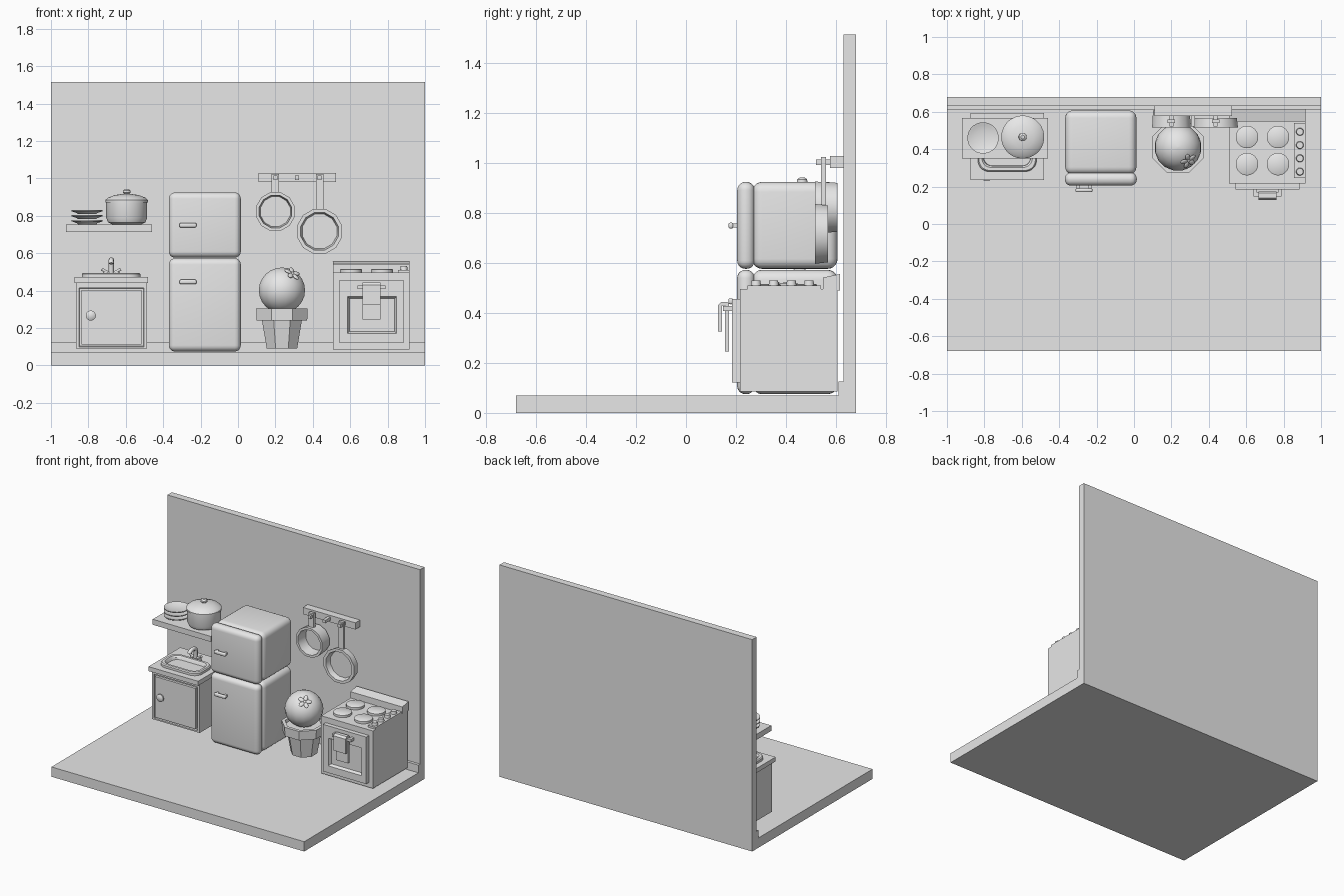
import bpy
import bmesh
from math import pi, cos, sin, radians
from mathutils import Matrix, Vector

default_cube = bpy.data.objects.get("Cube")
if default_cube:
    bpy.data.objects.remove(default_cube, do_unlink=True)

grey = bpy.data.materials.new("plain_grey")
grey.use_nodes = True
grey.diffuse_color = (.8, .8, .8, 1)
grey.node_tree.nodes["Principled BSDF"].inputs["Base Color"].default_value = grey.diffuse_color


def link(name, data):
    obj = bpy.data.objects.new(name, data)
    bpy.context.scene.collection.objects.link(obj)
    data.materials.append(grey)
    return obj


def finish(name, bm, smooth=True):
    bmesh.ops.recalc_face_normals(bm, faces=bm.faces)
    mesh = bpy.data.meshes.new(name)
    bm.to_mesh(mesh)
    bm.free()
    if smooth:
        mesh.shade_smooth()
        mesh.set_sharp_from_angle(angle=radians(35))
    return link(name, mesh)


def box(name, xs, ys, zs, bevel=0, segments=4):
    """Box between pairs of limits, with optional rounded edges."""
    bm = bmesh.new()
    bmesh.ops.create_cube(bm, size=1)
    for vert in bm.verts:
        vert.co = [span[0] if c < 0 else span[1] for c, span in zip(vert.co, (xs, ys, zs))]
    if bevel:
        bmesh.ops.bevel(bm, geom=bm.edges[:], offset=bevel, segments=segments,
                        profile=.5, affect='EDGES')
    return finish(name, bm, bevel > 0)


def recess(obj, direction, spans, depth, taper=0):
    """Sink a rectangular pocket into the face that looks along direction."""
    direction = Vector(direction)
    bm = bmesh.new()
    bm.from_mesh(obj.data)
    face = max(bm.faces, key=lambda f: f.normal.dot(direction))
    middle = face.calc_center_median()
    bmesh.ops.inset_region(bm, faces=[face], thickness=.01)

    def fit(target, shrink):
        for vert in target.verts:
            for axis, (low, high) in spans.items():
                left = vert.co[axis] < middle[axis]
                vert.co[axis] = low + shrink if left else high - shrink

    fit(face, 0)
    middle = face.calc_center_median()
    floor = bmesh.ops.extrude_discrete_faces(bm, faces=[face])["faces"][0]
    bmesh.ops.translate(bm, verts=floor.verts, vec=-direction * depth)
    fit(floor, taper)
    bm.to_mesh(obj.data)
    bm.free()


def loft(name, rings, smooth=True, matrix=None):
    """Skin a list of equal-length rings and close both ends."""
    bm = bmesh.new()
    loops = [[bm.verts.new(p) for p in ring] for ring in rings]
    for lower, upper in zip(loops, loops[1:]):
        for i in range(len(lower)):
            j = (i + 1) % len(lower)
            bm.faces.new((lower[i], lower[j], upper[j], upper[i]))
    bm.faces.new(loops[0])
    bm.faces.new(loops[-1])
    if matrix:
        bm.transform(matrix)
    return finish(name, bm, smooth)


def lathe(name, profile, place, sides=24, forward=False, smooth=True):
    """Turn (radius, height) points about z, or about the front axis."""
    turns = [2 * pi * (i + .5) / sides for i in range(sides)]
    rings = [[(r * cos(t), r * sin(t), h) for t in turns] for r, h in profile]
    matrix = Matrix.Translation(place)
    if forward:
        matrix = matrix @ Matrix.Rotation(pi / 2, 4, 'X')
    return loft(name, rings, smooth, matrix)


def prism(name, xs, outline):
    return loft(name, [[(x, y, z) for y, z in outline] for x in xs], False)


def rounded_rect(centre, half, radius, height):
    points = []
    for quarter, (sx, sy) in enumerate(((1, 1), (-1, 1), (-1, -1), (1, -1))):
        for step in range(6):
            t = (quarter + step / 5) * pi / 2
            points.append((centre[0] + sx * (half[0] - radius) + radius * cos(t),
                           centre[1] + sy * (half[1] - radius) + radius * sin(t), height))
    return points


def tube(name, points, radius):
    curve = bpy.data.curves.new(name, 'CURVE')
    curve.dimensions = '3D'
    curve.bevel_depth = radius
    curve.bevel_resolution = 3
    curve.use_fill_caps = True
    spline = curve.splines.new('POLY')
    spline.points.add(len(points) - 1)
    for point, co in zip(spline.points, points):
        point.co = (*co, 1)
    return link(name, curve)


# Room shell
box("floor", (-1, 1), (-.68, .68), (0, .07))
box("back_wall", (-1, 1), (.63, .68), (.07, 1.515))
box("skirting_board", (-1, 1), (.61, .63), (.07, .125))

# Sink cabinet, counter and door
cabinet = box("sink_cabinet", (-.865, -.487), (.262, .594), (.09, .44))
recess(cabinet, (0, 0, 1), {0: (-.82, -.54), 1: (.3, .46)}, .12)
recess(cabinet, (0, -1, 0), {0: (-.85, -.503), 2: (.1, .415)}, .012, .003)
box("cabinet_door", (-.836, -.517), (.256, .28), (.112, .403))
counter = box("counter_top", (-.873, -.48), (.235, .594), (.44, .472))
recess(counter, (0, 0, 1), {0: (-.82, -.54), 1: (.3, .46)}, .03)
recess(counter, (0, 0, -1), {0: (-.82, -.54), 1: (.3, .46)}, .001)
bm = bmesh.new()
bm.from_mesh(counter.data)
inner = [f for f in bm.faces if abs(f.normal.z) > .9 and abs(f.calc_center_median().x + .68) < .01
         and f.calc_area() < .05 and abs(f.calc_center_median().y - .38) < .01]
bmesh.ops.delete(bm, geom=inner, context='FACES')
bm.to_mesh(counter.data)
bm.free()
lathe("cabinet_knob", [(.012, 0), (.012, .01), (.027, .014), (.027, .022), (.015, .03)],
      (-.787, .262, .267), 16, True)

# Basin and tap
basin = [(0, .47), (0, .488), (.006, .495), (.022, .495), (.03, .485), (.04, .4), (.06, .375)]
loft("sink_basin", [rounded_rect((-.678, .377), (.157 - s, .097 - s), .06 - s * .5, z)
                    for s, z in basin])
arch = [(-.678, .49 - .035 * (1 - cos(t)), .545 + .02 * sin(t))
        for t in (pi * i / 8 for i in range(9))]
tube("tap_spout", [(-.678, .49, .47)] + arch, .014)
for side, label in ((1, "left"), (-1, "right")):
    tube(label + "_tap_handle", [(-.678, .49, .485), (-.678 + side * .05, .485, .515)], .008)
    lathe(label + "_tap_base", [(.014, 0), (.014, .03)], (-.678 + side * .03, .49, .47), 12)

# Shelf with plates and cooking pot
box("shelf", (-.92, -.46), (.35, .567), (.715, .754))
for i in range(3):
    lathe("plate_%d" % i, [(.05, 0), (.055, .006), (.084, .016), (.084, .022), (.07, .018),
                           (.045, .01)], (-.807, .46, .755 + .027 * i))
lathe("pot_body", [(.08, 0), (.1, .01), (.11, .035), (.11, .12), (.1, .12)], (-.595, .465, .755), 32)
lathe("pot_lid", [(.115, 0), (.115, .012), (.1, .026), (.06, .04), (.014, .046)],
      (-.595, .465, .872), 32)
lathe("lid_knob", [(.01, 0), (.012, .004), (.022, .013), (.021, .023), (.01, .031)],
      (-.595, .465, .912), 12)

# Refrigerator: two rounded compartments with doors and handles
for label, low, high, grip in (("lower", .075, .573, .447), ("upper", .577, .925, .75)):
    box(label + "_fridge_body", (-.368, .013), (.265, .607), (low, high), .04, 5)
    box(label + "_fridge_door", (-.37, .015), (.205, .275), (low, high), .033, 5)
    box(label + "_fridge_handle", (-.313, -.222), (.17, .19), (grip - .012, grip + .012), .008, 3)
    for x in (-.3, -.235):
        box(label + "_handle_post", (x - .008, x + .008), (.18, .215), (grip - .008, grip + .008))

# Wall rack with hanging pans
box("pan_rack", (.11, .525), (.577, .63), (.98, 1.028))
for x in (.2, .316, .436):
    box("rack_peg", (x - .011, x + .011), (.52, .58), (.993, 1.015))
for label, x, z, radius, back in (("small", .2, .823, .107, .607), ("large", .436, .717, .124, .568)):
    depth = back - .517
    lathe(label + "_pan", [(radius * .95, 0), (radius, depth), (radius * .84, depth),
                           (radius * .77, .012)], (x, back, z), 12, True)
    box(label + "_pan_handle", (x - .02, x + .02), (.54, .56), (z + radius * .9, 1.025))

# Round cactus in an octagonal pot
lathe("planter", [(.088, 0), (.117, .16)], (.235, .41, .09), 8, smooth=False)
lathe("planter_rim", [(.146, 0), (.149, .065), (.125, .065), (.12, .045)],
      (.235, .41, .24), 8, smooth=False)
ball = [(max(.001, .126 * sin(t)), -.122 * cos(t)) for t in (pi * i / 12 for i in range(13))]
lathe("cactus", ball, (.235, .41, .402), 16)
outward = Vector((.055, -.07, .088)).normalized()
seat = Matrix.Translation(Vector((.235, .41, .402)) + outward * .125) @ \
    outward.to_track_quat('Z', 'Y').to_matrix().to_4x4()
bm = bmesh.new()
for i in range(5):
    petal = Matrix.Rotation(2 * pi * i / 5, 4, 'Z') @ Matrix.Translation((.026, 0, .003))
    bmesh.ops.create_icosphere(bm, subdivisions=2, radius=1,
                               matrix=seat @ petal @ Matrix.Diagonal((.022, .014, .006, 1)))
bmesh.ops.create_icosphere(bm, subdivisions=2, radius=.011, matrix=seat)
finish("cactus_flower", bm)

# Stove body, oven door and window
box("stove_body", (.507, .917), (.216, .607), (.086, .497))
prism("stove_backsplash", (.507, .917), [(.548, .49), (.616, .49), (.616, .556), (.548, .542)])
door = box("oven_door", (.543, .885), (.185, .218), (.121, .457))
recess(door, (0, -1, 0), {0: (.585, .848), 2: (.171, .369)}, .02, .01)
box("oven_handle", (.639, .789), (.148, .168), (.408, .428))
for x in (.648, .78):
    box("oven_handle_post", (x - .009, x + .009), (.16, .19), (.408, .428))

# Towel folded over the oven handle
prism("towel", (.666, .762), [(.128, .325), (.145, .325), (.145, .43), (.157, .43), (.157, .246),
                              (.173, .246), (.173, .435), (.165, .444), (.14, .444), (.128, .43)])

# Burners and control knobs
for x in (.604, .77):
    for y in (.32, .465):
        lathe("burner", [(.06, 0), (.06, .016), (.054, .02)], (x, y, .497))
box("control_panel", (.856, .917), (.246, .54), (.497, .511))
for i in range(4):
    lathe("control_knob", [(.021, 0), (.018, .02)], (.887, .28 + .071 * i, .511), 12)
